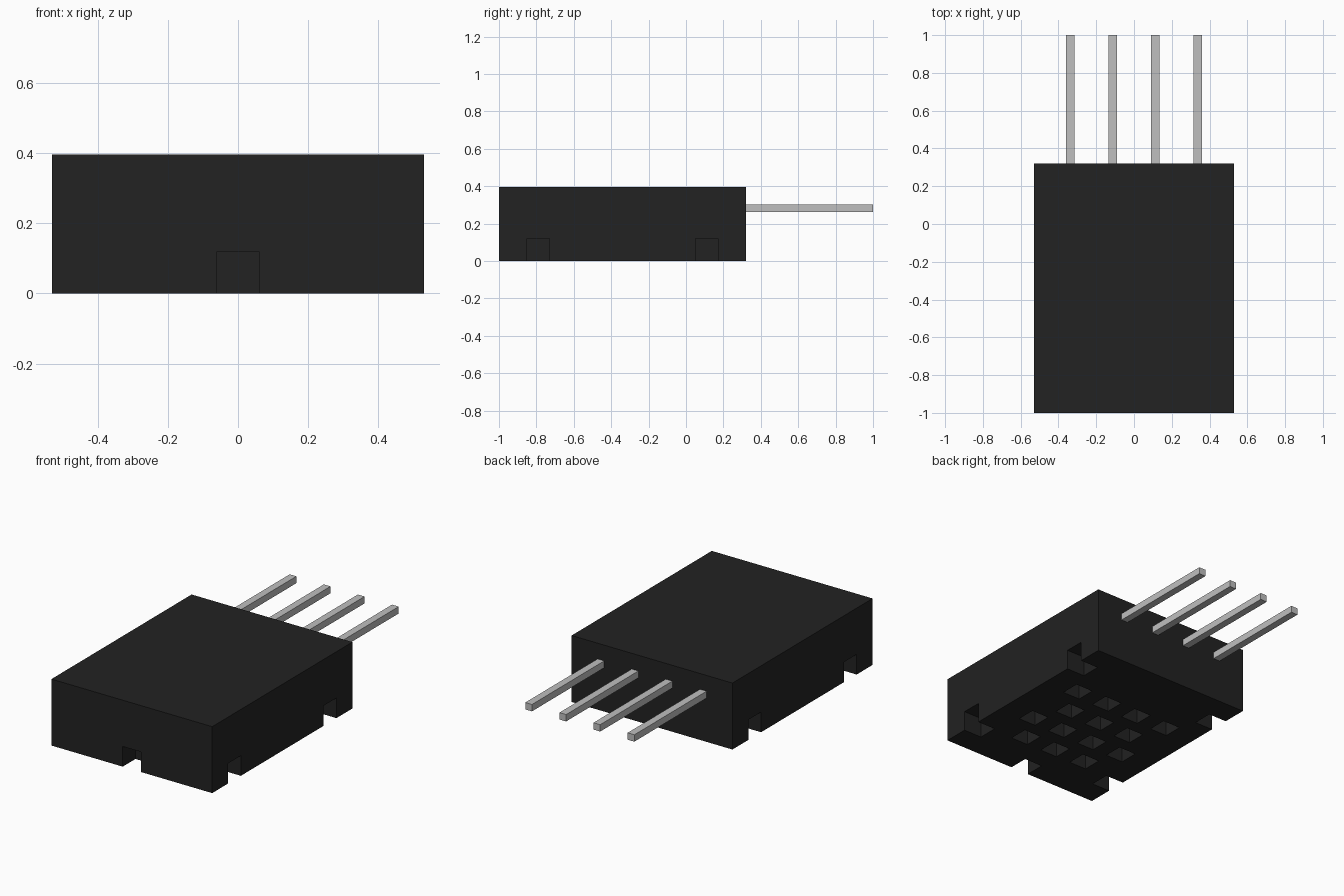
import bpy, bmesh
from mathutils import Matrix, Vector

old = bpy.data.objects.get("Cube")
if old:
    bpy.data.objects.remove(old, do_unlink=True)


def material(name, value):
    mat = bpy.data.materials.new(name)
    mat.use_nodes = True
    colour = (value, value, value, 1)
    mat.diffuse_color = colour
    bsdf = mat.node_tree.nodes["Principled BSDF"]
    bsdf.inputs["Base Color"].default_value = colour
    bsdf.inputs["Roughness"].default_value = 0.6
    return mat


def boxes(name, bounds, mat):
    """One object made of boxes, each given by its low and high corner."""
    bm = bmesh.new()
    for low, high in bounds:
        low, high = Vector(low), Vector(high)
        m = Matrix.Translation((low + high) / 2) @ Matrix.Diagonal((*(high - low), 1))
        bmesh.ops.create_cube(bm, size=1, matrix=m)
    mesh = bpy.data.meshes.new(name)
    bm.to_mesh(mesh)
    bm.free()
    mesh.materials.append(mat)
    obj = bpy.data.objects.new(name, mesh)
    bpy.context.collection.objects.link(obj)
    return obj


black = material("black plastic", 0.016)
metal = material("grey metal", 0.52)

HALF_X, FRONT, BACK, HEIGHT = 0.53, -1.0, 0.32, 0.396
NOTCH = 0.12   # width, height and depth of the edge notches
HOLE = 0.115   # side of the square vent holes

# Housing block
body = boxes("sensor_housing", [((-HALF_X, FRONT, 0), (HALF_X, BACK, HEIGHT))], black)

# Edge notches: one at the front, two on each side
cuts = [((-NOTCH / 2, FRONT - 0.1, -0.1), (NOTCH / 2, FRONT + NOTCH, NOTCH))]
for y in (-0.79, 0.11):
    y0, y1 = y - NOTCH / 2, y + NOTCH / 2
    cuts.append(((-HALF_X - 0.1, y0, -0.1), (-HALF_X + NOTCH, y1, NOTCH)))
    cuts.append(((HALF_X - NOTCH, y0, -0.1), (HALF_X + 0.1, y1, NOTCH)))

# Staggered rows of vent holes underneath, four and three in turn
for row in range(4):
    y = -0.11 - 0.193 * row
    count = 4 - row % 2
    for i in range(count):
        x = (i - (count - 1) / 2) * 0.213
        cuts.append(((x - HOLE / 2, y - HOLE / 2, -0.1), (x + HOLE / 2, y + HOLE / 2, NOTCH)))

cutter = boxes("housing_cutter", cuts, black)
cutter.hide_render = True
mod = body.modifiers.new("notches_and_vents", "BOOLEAN")
mod.operation = "DIFFERENCE"
mod.solver = "EXACT"
mod.object = cutter

# Apply the cut and drop the cutter
depsgraph = bpy.context.evaluated_depsgraph_get()
cut_mesh = bpy.data.meshes.new_from_object(body.evaluated_get(depsgraph))
body.modifiers.clear()
body.data = cut_mesh
bpy.data.objects.remove(cutter, do_unlink=True)

# Contact pins at the back
for i in range(4):
    x = (i - 1.5) * 0.225
    boxes(f"pin_{i + 1}", [((x - 0.022, BACK - 0.02, 0.261), (x + 0.022, 1.0, 0.302))], metal)
